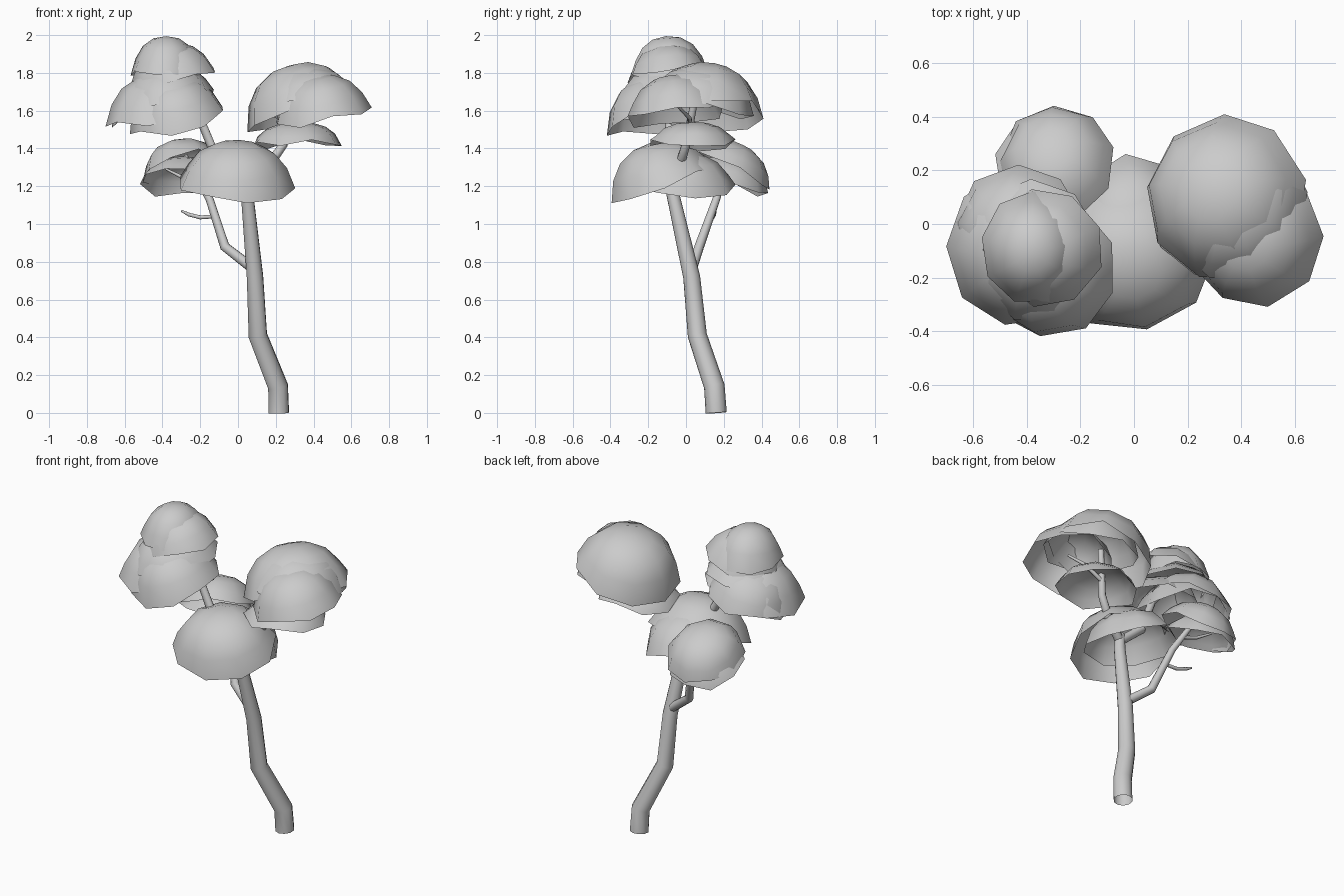
import bpy, bmesh, math, random
from mathutils import Vector

if "Cube" in bpy.data.objects:
    bpy.data.objects.remove(bpy.data.objects["Cube"])

random.seed(4)


def limb(name, pts, caps=True):
    """Tapered round limb through (x, y, z, radius) points."""
    cu = bpy.data.curves.new(name, 'CURVE')
    cu.dimensions = '3D'
    cu.bevel_depth = 1.0
    cu.bevel_resolution = 3
    cu.use_fill_caps = caps
    sp = cu.splines.new('POLY')
    sp.points.add(len(pts) - 1)
    for p, (x, y, z, r) in zip(sp.points, pts):
        p.co = (x, y, z, 1)
        p.radius = r
    ob = bpy.data.objects.new(name, cu)
    bpy.context.collection.objects.link(ob)
    bpy.ops.object.select_all(action='DESELECT')
    ob.select_set(True)
    bpy.context.view_layer.objects.active = ob
    bpy.ops.object.convert(target='MESH')
    bpy.ops.object.shade_smooth_by_angle(angle=math.radians(40))


def leaf_cap(name, centre, r, h, slope=(0, 0), ry=None, sides=9):
    """Open leaf shell: a tilted dome with a slightly ragged rim."""
    ry = ry or r
    n = Vector((-slope[0], -slope[1], 1)).normalized()
    rot = Vector((0, 0, 1)).rotation_difference(n)
    c = Vector(centre)
    phase = random.uniform(0, math.tau / sides)
    bm = bmesh.new()

    def add(x, y, z):
        return bm.verts.new(c + rot @ Vector((x, y, z)))

    top = add(0, 0, h)
    prev = None
    for f, z in ((.36, .94), (.66, .74), (.87, .41), (1.01, 0)):
        ring = []
        for i in range(sides):
            a = phase + math.tau * i / sides
            j = random.uniform(-.03, .03) if f > 1 else 0
            ring.append(add(r * f * math.cos(a), ry * f * math.sin(a), z * h + j))
        for i in range(sides):
            k = (i + 1) % sides
            if prev is None:
                bm.faces.new((top, ring[i], ring[k]))
            else:
                bm.faces.new((prev[i], ring[i], ring[k], prev[k]))
        prev = ring
    for f in bm.faces:
        f.smooth = True
    me = bpy.data.meshes.new(name)
    bm.to_mesh(me)
    bm.free()
    bpy.context.collection.objects.link(bpy.data.objects.new(name, me))


# Trunk and branches
limb("trunk", [(.216, .16, 0, .056), (.212, .15, .14, .055), (.105, .06, .41, .051),
               (.09, .03, .72, .045), (.048, -.07, 1.16, .034), (.03, -.09, 1.27, .03)], False)
limb("right_branch", [(.035, -.085, 1.23, .028), (.17, -.03, 1.32, .025),
                      (.24, 0, 1.42, .023), (.29, .05, 1.68, .018)])
limb("top_left_branch", [(.035, -.085, 1.23, .028), (-.12, -.08, 1.36, .026),
                         (-.21, -.09, 1.58, .022), (-.36, -.1, 1.76, .014)])
limb("rear_branch", [(.085, .03, .76, .028), (-.07, .07, .88, .026),
                     (-.15, .16, 1.13, .021), (-.28, .23, 1.36, .014)])
limb("low_twig", [(-.12, .13, 1.04, .01), (-.2, .14, 1.035, .011),
                  (-.26, .15, 1.05, .01), (-.3, .155, 1.07, .006)])
limb("right_twig", [(.26, .02, 1.5, .013), (.38, .02, 1.56, .011), (.46, -.04, 1.62, .007)])
limb("rear_twig", [(-.2, .19, 1.22, .011), (-.3, .2, 1.25, .01), (-.38, .24, 1.29, .006)])

# Leaf shells: name, centre of rim, radius x, height, slope, radius y
for name, c, r, h, s, ry in (
    ("top_left_leaves", (-.38, -.09, 1.79), .19, .205, (0, .08), .21),
    ("top_left_leaves_under", (-.34, -.09, 1.77), .23, .18, (.28, .15), .22),
    ("left_leaves_upper", (-.37, -.1, 1.66), .25, .18, (.15, .12), .27),
    ("left_leaves", (-.43, -.09, 1.54), .27, .25, (.05, .08), .29),
    ("left_leaves_front", (-.32, -.16, 1.55), .26, .23, (.25, .18), .27),
    ("left_leaves_back", (-.43, -.03, 1.59), .25, .19, (.25, -.05), .25),
    ("rear_leaves", (-.29, .22, 1.28), .22, .16, (.15, -.45), .24),
    ("rear_leaves_under", (-.3, .22, 1.22), .22, .13, (.05, -.25), .22),
    ("centre_leaves", (-.01, -.12, 1.2), .31, .24, (0, .28), .29),
    ("centre_leaves_back", (0, -.04, 1.2), .25, .19, (-.15, -.08), .3),
    ("right_leaves", (.34, .1, 1.6), .31, .25, (.28, -.12), .31),
    ("right_leaves_front", (.45, -.05, 1.57), .26, .22, (.18, .15), .26),
    ("right_leaves_inner", (.38, .07, 1.62), .27, .21, (.1, -.15), .29),
    ("lower_right_leaves", (.31, .03, 1.42), .24, .12, (.04, .03), .23),
):
    leaf_cap(name, c, r, h, s, ry)
